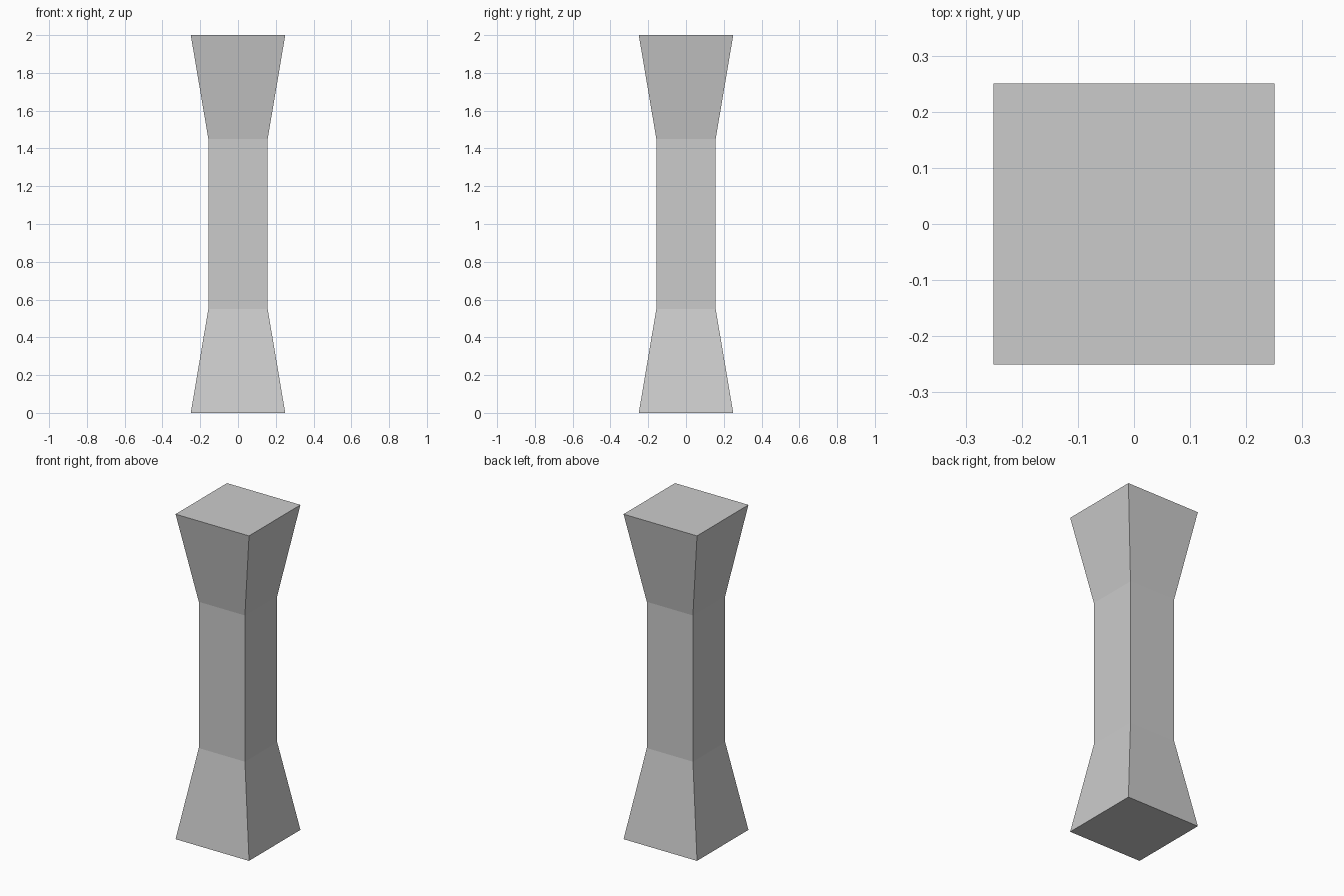
import bpy, bmesh

if "Cube" in bpy.data.objects:
    bpy.data.objects.remove(bpy.data.objects["Cube"])

# Square column: (height, half width) of each ring, flared at both ends
PROFILE = [(0.0, 0.25), (0.55, 0.157), (1.45, 0.157), (2.0, 0.25)]
CORNERS = [(-1, -1), (1, -1), (1, 1), (-1, 1)]

bm = bmesh.new()
rings = [[bm.verts.new((x * h, y * h, z)) for x, y in CORNERS] for z, h in PROFILE]

# Side walls
for low, high in zip(rings, rings[1:]):
    for i in range(4):
        j = (i + 1) % 4
        bm.faces.new((low[i], low[j], high[j], high[i]))

# Bottom and top caps
bm.faces.new(rings[0][::-1])
bm.faces.new(rings[-1])

mesh = bpy.data.meshes.new("column")
bm.to_mesh(mesh)
bm.free()
bpy.context.collection.objects.link(bpy.data.objects.new("column", mesh))
